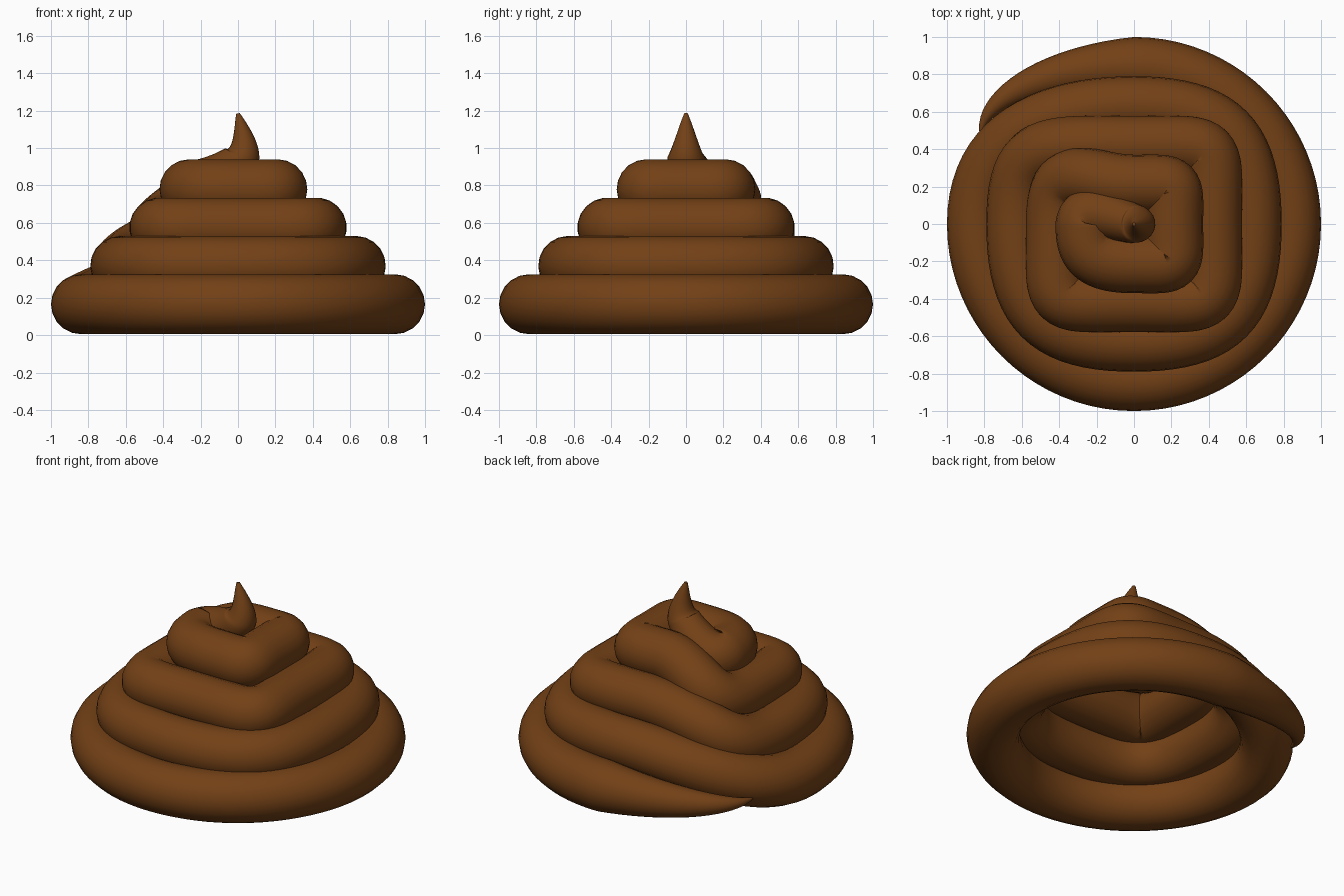
import bpy
from mathutils import Vector

if "Cube" in bpy.data.objects:
    bpy.data.objects.remove(bpy.data.objects["Cube"])

TUBE = 0.16
pts = []  # (position, incoming handle offset, outgoing handle offset, radius factor)


def add(co, h_in, h_out, r=1.0):
    pts.append((Vector(co), Vector(h_in), Vector(h_out), r))


# tapered start of the coil
add((-0.82, 0.47, 0.165), (0, -0.1, 0), (0, 0.21, 0), 0.02)

# four stacked turns: back, right, front, left; the climb is from left to back
for i in range(4):
    r = 0.84 - 0.21 * i
    z = 0.165 + 0.205 * i
    h = 0.464 if i < 3 else 0.235
    add((0, r, z), (-h, 0, 0), (h, 0, 0))
    add((r, 0, z), (0, h, 0), (0, -h, 0))
    add((0, -r, z), (h, 0, 0), (-min(h, 0.464), 0, 0))
    if i < 3:
        add((-r, 0, z), (0, -h, 0), (0, h if i < 2 else 0.38, 0))

# last bend, then the upright curled tip
add((-0.26, 0, 0.78), (0, -0.13, 0), (0, 0.12, 0))
add((0.02, 0, 0.95), (-0.06, 0, -0.10), (0.03, 0, 0.06), 0.62)
add((0, 0, 1.185), (0.015, 0, -0.07), (0, 0, 0.05), 0.06)

curve = bpy.data.curves.new("swirl", 'CURVE')
curve.dimensions = '3D'
curve.resolution_u = 20
curve.bevel_depth = TUBE
curve.bevel_resolution = 8
curve.use_fill_caps = True
s = curve.splines.new('BEZIER')
s.bezier_points.add(len(pts) - 1)
s.radius_interpolation = 'LINEAR'
s.use_smooth = True
for bp, (co, a, b, r) in zip(s.bezier_points, pts):
    bp.handle_left_type = bp.handle_right_type = 'FREE'
    bp.co = co
    bp.handle_left = co + a
    bp.handle_right = co + b
    bp.radius = r

swirl = bpy.data.objects.new("swirl", curve)
bpy.context.collection.objects.link(swirl)

# brown colour
mat = bpy.data.materials.new("brown")
mat.diffuse_color = (0.17, 0.052, 0.008, 1)
mat.use_nodes = True
mat.node_tree.nodes["Principled BSDF"].inputs["Base Color"].default_value = mat.diffuse_color
curve.materials.append(mat)

# turn the curve into a smooth mesh
bpy.context.view_layer.objects.active = swirl
swirl.select_set(True)
bpy.ops.object.convert(target='MESH')
bpy.ops.object.shade_smooth()
